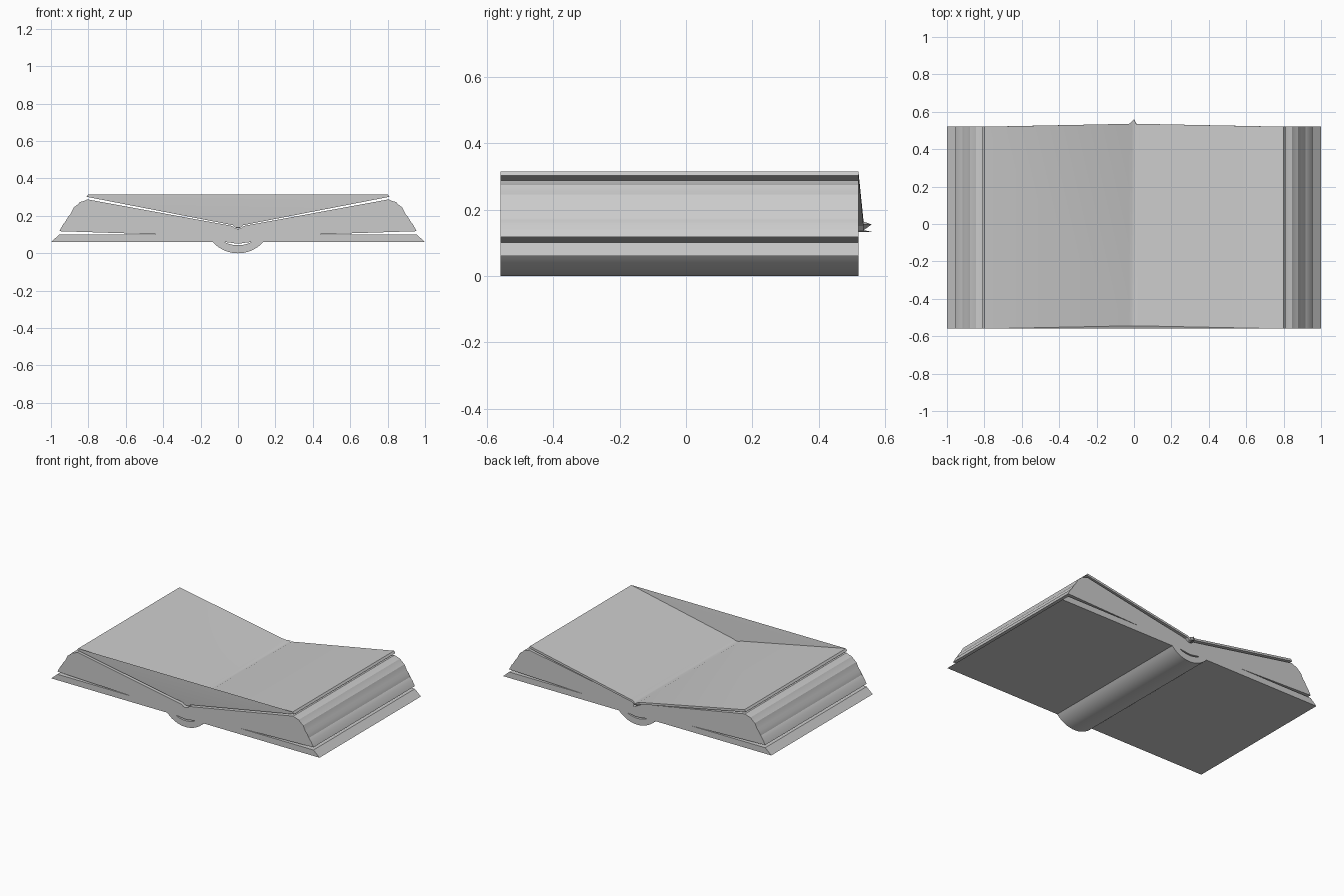
import bpy, bmesh, math

FRONT, BACK = -0.56, 0.52

old = bpy.data.objects.get("Cube")
if old:
    bpy.data.objects.remove(old, do_unlink=True)

grey = bpy.data.materials.new("plain_grey")
grey.use_nodes = True
colour = (0.6, 0.6, 0.6, 1)
grey.diffuse_color = colour
grey.node_tree.nodes["Principled BSDF"].inputs["Base Color"].default_value = colour


def arc(half_width, low, high, steps=10):
    """Half of a shallow round trough, from its lowest point outwards."""
    rise = high - low
    radius = (half_width ** 2 + rise ** 2) / (2 * rise)
    end = math.asin(half_width / radius)
    return [(radius * math.sin(end * i / steps),
             low + radius * (1 - math.cos(end * i / steps)))
            for i in range(steps + 1)]


def prism(name, half, shift=lambda x: 0):
    """Mirror a half outline (bottom centre to top centre) and run it along y."""
    outline = half + [(-x, z) for x, z in reversed(half) if x > 0]
    bm = bmesh.new()
    front, back = [[bm.verts.new((x, y + shift(abs(x)), z)) for x, z in outline]
                   for y in (FRONT, BACK)]
    count = len(outline)
    for i in range(count):
        j = (i + 1) % count
        bm.faces.new((front[i], front[j], back[j], back[i]))
    caps = [bm.faces.new(front[::-1]), bm.faces.new(back)]
    bmesh.ops.triangulate(bm, faces=caps)
    bmesh.ops.recalc_face_normals(bm, faces=bm.faces)
    mesh = bpy.data.meshes.new(name)
    bm.to_mesh(mesh)
    bm.free()
    mesh.materials.append(grey)
    obj = bpy.data.objects.new(name, mesh)
    bpy.context.collection.objects.link(obj)
    bpy.ops.object.select_all(action="DESELECT")
    obj.select_set(True)
    bpy.context.view_layer.objects.active = obj
    bpy.ops.object.shade_smooth_by_angle(angle=math.radians(25))
    return obj


# Cover boards joined by a rounded spine, with bevelled outer edges
prism("cover", arc(0.135, 0, 0.06) + [(1, 0.06), (0.955, 0.10)]
      + arc(0.125, 0.043, 0.10)[::-1])

# Page block with an uneven fore edge, lifting off the boards
fore_edge = [(0.955, 0.118), (0.935, 0.155), (0.918, 0.17), (0.908, 0.195),
             (0.895, 0.21), (0.878, 0.245), (0.858, 0.26), (0.845, 0.274),
             (0.822, 0.28), (0.805, 0.288)]
prism("page_block", arc(0.115, 0.052, 0.101) + [(0.42, 0.101)] + fore_edge
      + [(0.03, 0.146), (0.015, 0.134), (0, 0.13)])


# Loose top spread, slid back towards the gutter
def gutter_shift(x):
    return 0.04 if x == 0 else 0.016 * max(0, 1 - x / 0.8)


prism("top_pages", [(0, 0.133), (0.014, 0.138), (0.026, 0.15), (0.81, 0.302),
                    (0.8, 0.315), (0.026, 0.164), (0.012, 0.157), (0, 0.155)],
      gutter_shift)
